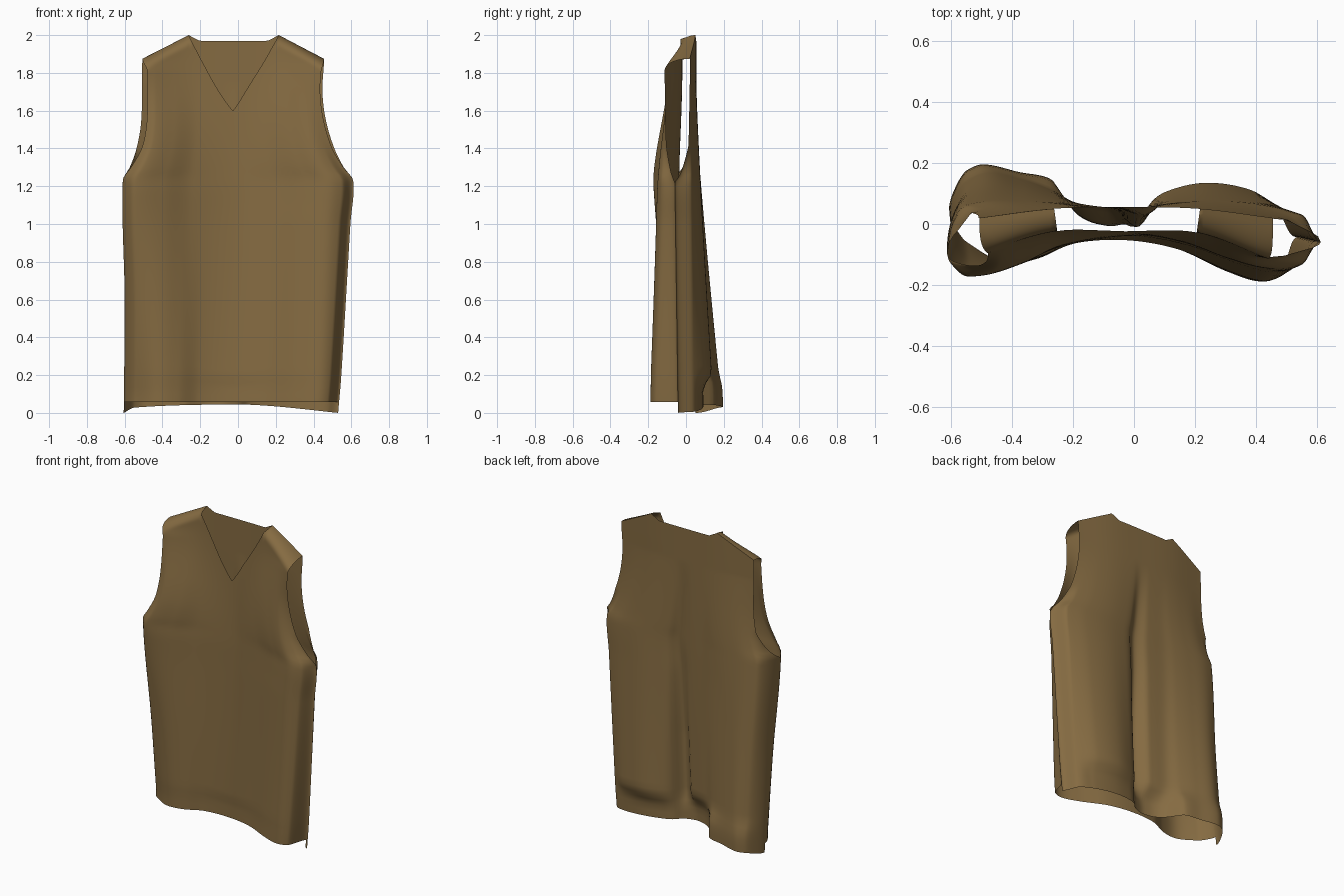
import bpy, bmesh, math

if "Cube" in bpy.data.objects:
    bpy.data.objects.remove(bpy.data.objects["Cube"])

COLS, ROWS = 60, 80          # columns per half, rows from hem to top


def clamp(v):
    return max(0.0, min(1.0, v))


def smooth(v):
    v = clamp(v)
    return v * v * (3 - 2 * v)


def curve(knots, x):
    """Smooth curve through (position, value) knots."""
    n = len(knots)
    if x <= knots[0][0]:
        return knots[0][1]
    if x >= knots[-1][0]:
        return knots[-1][1]

    def slope(i):
        a, b = knots[max(i - 1, 0)], knots[min(i + 1, n - 1)]
        return (b[1] - a[1]) / (b[0] - a[0])
    i = max(k for k in range(n - 1) if knots[k][0] <= x)
    (x0, y0), (x1, y1) = knots[i], knots[i + 1]
    h = x1 - x0
    t = (x - x0) / h
    return ((2*t**3 - 3*t**2 + 1) * y0 + (t**3 - 2*t**2 + t) * h * slope(i)
            + (3*t**2 - 2*t**3) * y1 + (t**3 - t**2) * h * slope(i + 1))


# Side outlines (height, x), including the armholes
RIGHT = [(0, .53), (.2, .547), (1, .595), (1.23, .61), (1.3, .56),
         (1.4, .51), (1.55, .465), (1.7, .447), (1.85, .455)]
LEFT = [(0, -.605), (.6, -.6), (1.23, -.61), (1.3, -.573), (1.4, -.537),
        (1.55, -.512), (1.85, -.507), (2, -.5)]

# Drape of each panel (position across, y) at several heights
FRONT_HEM = [(-1, -.01), (-.9, -.06), (-.7, -.125), (-.5, -.115), (-.3, -.065),
             (0, -.055), (.3, -.085), (.6, -.16), (.8, -.19), (.93, -.155), (1, -.08)]
FRONT_CHEST = [(-1, -.15), (-.88, -.178), (-.65, -.142), (-.4, -.075), (0, -.037),
               (.3, -.065), (.6, -.128), (.8, -.15), (1, -.1)]
FRONT_TOP = [(-1, -.09), (-.5, -.025), (0, -.015), (.5, -.03), (1, -.115)]
# right half of the back is shared by the fold and hem profiles
BACK_RIGHT = [(.05, -.01), (.1, .02), (.14, .07), (.23, .112), (.45, .143),
              (.7, .12), (.85, .065), (1, -.02)]
BACK_HEM = [(-1, .12), (-.9, .175), (-.8, .195), (-.6, .17), (-.42, .148),
            (-.37, .11), (-.31, .06), (-.25, .025), (-.15, .0)] + BACK_RIGHT
BACK_FOLD = [(-1, .12), (-.8, .183), (-.6, .16), (-.42, .118), (-.3, .075),
             (-.15, .056), (-.08, .045), (-.02, .01)] + BACK_RIGHT
BACK_TOP = [(-1, .02), (-.5, .05), (0, .055), (.5, .05), (1, .02)]
BACK_EDGE = [(-1, .0), (-.9, .028), (0, .045), (.4, .035), (1, .0)]


def top_edge(s, front):
    """Height of the shoulder line and neckline."""
    a = abs(s)
    if a >= .499:
        return 2.0 - .125 * (a - .5) / .5
    if front:
        return 1.6 + .4 * (a / .5) ** 1.12
    return 1.97 + .03 * clamp((a - .38) / .12)


def panel_point(s, v, front):
    hem = .058 if front else curve(BACK_EDGE, s)
    top = top_edge(s, front)
    z = hem + (top - hem) * v
    left, right = curve(LEFT, z), curve(RIGHT, z)
    x = left + (right - left) * (s + 1) / 2
    if front:                                   # front armhole is cut deeper
        cut = smooth((z - 1.24) / .2) * (1 - smooth((z - 1.8) / .08)) * s ** 4
        x += (.03 if s < 0 else -.012) * cut
    # drape
    if front:
        up = smooth((1.95 - z) / .8)
        low = clamp((1.28 - z) / 1.18) ** 1.15
        chest = curve(FRONT_CHEST, s)
        y = curve(FRONT_TOP, s) * (1 - up) + chest * up
        y += (curve(FRONT_HEM, s) - chest) * low
        y += .006 * smooth((.2 - z) / .06) * math.cos(s * math.pi / 2)
    else:
        e = clamp((1.75 - z) / 1.65) ** 1.12
        pinch = math.exp(-((s - .03) / .1) ** 2)      # centre fold starts higher
        e += (min(1, e * 1.5) - e) * pinch
        flat = smooth((.24 - z) / .1)
        drape = curve(BACK_FOLD, s) * (1 - flat) + curve(BACK_HEM, s) * flat
        y = curve(BACK_TOP, s) * (1 - e) + drape * e
        # gathered rib at the hem, right of the fold
        rib = .5 * smooth((.22 - z) / .1) * smooth((s + .1) / .2)
        y += (.04 - y) * rib * smooth((1 - s) / .25)
    # close the sides below the armholes
    if s > 0:
        seam = -.042 - .014 * z
        close = smooth((1 - s) / .1)
    else:
        seam = .05 - .122 * z
        close = math.sqrt(1 - (1 - clamp((1 + s) / .1)) ** 2)
    closed = seam + (y - seam) * close
    opening = math.sqrt(clamp((z - 1.235) / .18))
    y = closed * (1 - opening) + y * opening
    # roll the front over the shoulder to meet the back
    if front and abs(s) > .499:
        d = clamp((top - z) / .065)
        join = curve(BACK_TOP, s)
        y = join + (y - join) * math.sqrt(1 - (1 - d) ** 2)
    return x, y, z


def make_panel(name, front, material):
    bm = bmesh.new()
    grid = []
    for i in range(-COLS, COLS + 1):
        s = math.sin(i / COLS * math.pi / 2)
        grid.append([bm.verts.new(panel_point(s, 1 - (1 - j / ROWS) ** 1.7, front))
                     for j in range(ROWS + 1)])
    for a, b in zip(grid, grid[1:]):
        for j in range(ROWS):
            f = [a[j], b[j], b[j + 1], a[j + 1]]
            bm.faces.new(f if front else f[::-1])
    mesh = bpy.data.meshes.new(name)
    bm.to_mesh(mesh)
    bm.free()
    for p in mesh.polygons:
        p.use_smooth = True
    mesh.materials.append(material)
    obj = bpy.data.objects.new(name, mesh)
    bpy.context.collection.objects.link(obj)
    return obj


cloth = bpy.data.materials.new("brown_cloth")
cloth.diffuse_color = (.235, .147, .054, 1)
cloth.use_nodes = True
cloth.node_tree.nodes["Principled BSDF"].inputs["Base Color"].default_value = cloth.diffuse_color

# Front and back of the sleeveless vest
make_panel("vest_front", True, cloth)
make_panel("vest_back", False, cloth)
